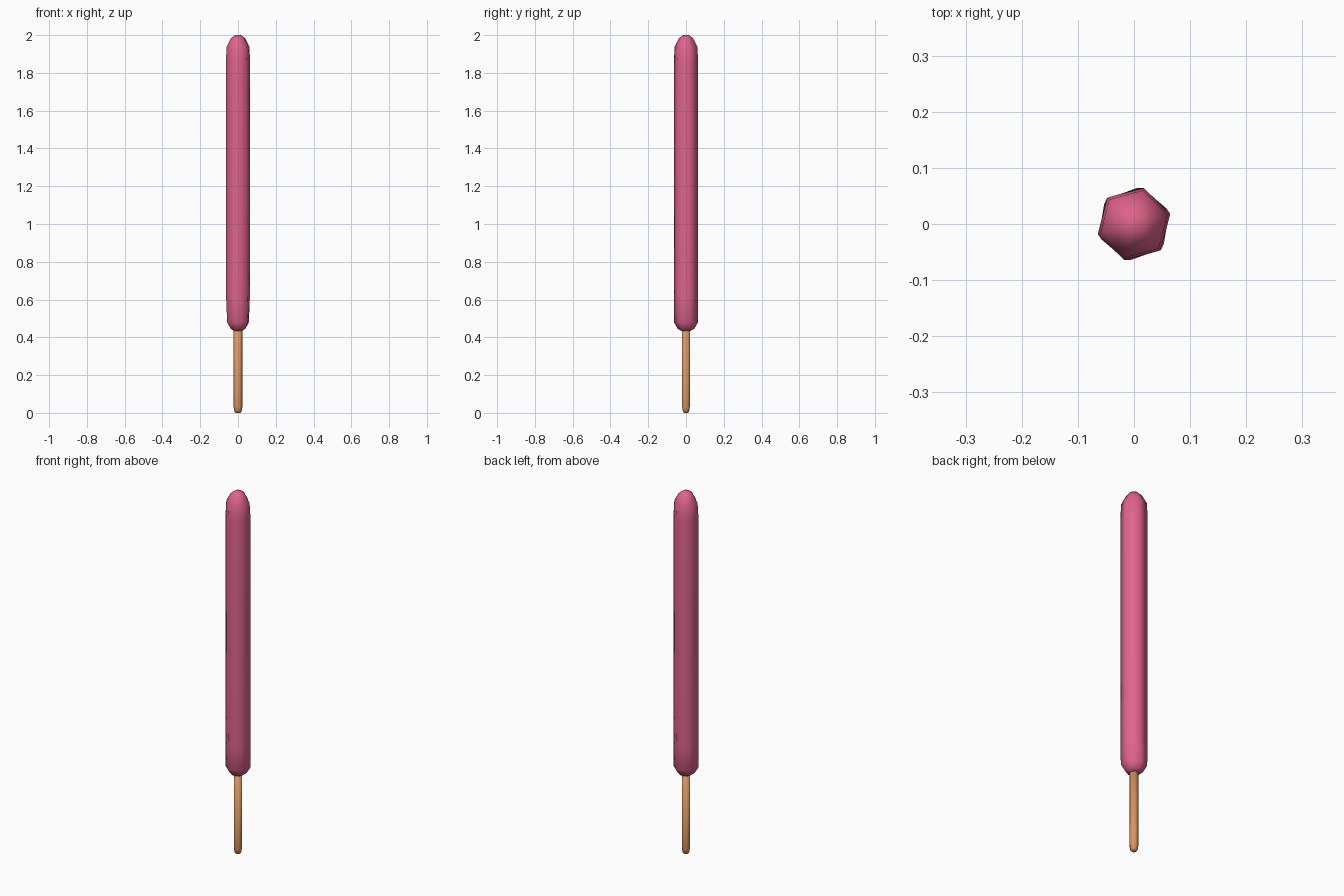
import bpy
import bmesh
from math import cos, sin, tau, radians

cube = bpy.data.objects.get("Cube")
if cube:
    bpy.data.objects.remove(cube, do_unlink=True)

SIDES = 6


def make_material(name, color):
    mat = bpy.data.materials.new(name)
    mat.use_nodes = True
    mat.diffuse_color = color
    mat.node_tree.nodes["Principled BSDF"].inputs["Base Color"].default_value = color
    return mat


def lathe(name, profile, mat):
    """Closed six-sided solid from (radius, height, turn in degrees) rings."""
    bm = bmesh.new()
    rings = []
    for radius, z, turn in profile:
        angles = [tau * i / SIDES + radians(turn) for i in range(SIDES)]
        rings.append([bm.verts.new((radius * cos(a), radius * sin(a), z)) for a in angles])
    for low, high in zip(rings, rings[1:]):
        for i in range(SIDES):
            j = (i + 1) % SIDES
            bm.faces.new((low[i], low[j], high[j], high[i]))
    bm.faces.new(rings[0][::-1])
    bm.faces.new(rings[-1])
    for face in bm.faces:
        face.smooth = True
    mesh = bpy.data.meshes.new(name)
    bm.to_mesh(mesh)
    bm.free()
    mesh.materials.append(mat)
    obj = bpy.data.objects.new(name, mesh)
    bpy.context.collection.objects.link(obj)
    return obj


pink = make_material("strawberry pink", (0.74, 0.125, 0.26, 1))
biscuit = make_material("biscuit tan", (0.70, 0.30, 0.125, 1))

# Bare biscuit end with a rounded tip
lathe("biscuit_stick", [
    (0.012, 0.0, 0), (0.019, 0.008, 0), (0.023, 0.03, 0), (0.023, 0.47, 0),
], biscuit)

# Thick coating, rounded at both ends and slightly twisted near the bottom
lathe("pink_coating", [
    (0.024, 0.434, 28), (0.044, 0.445, 28), (0.064, 0.48, 26),
    (0.066, 0.61, 18), (0.0665, 0.75, 15), (0.0665, 1.86, 15),
    (0.062, 1.94, 15), (0.038, 1.984, 15), (0.016, 2.0, 15),
], pink)
